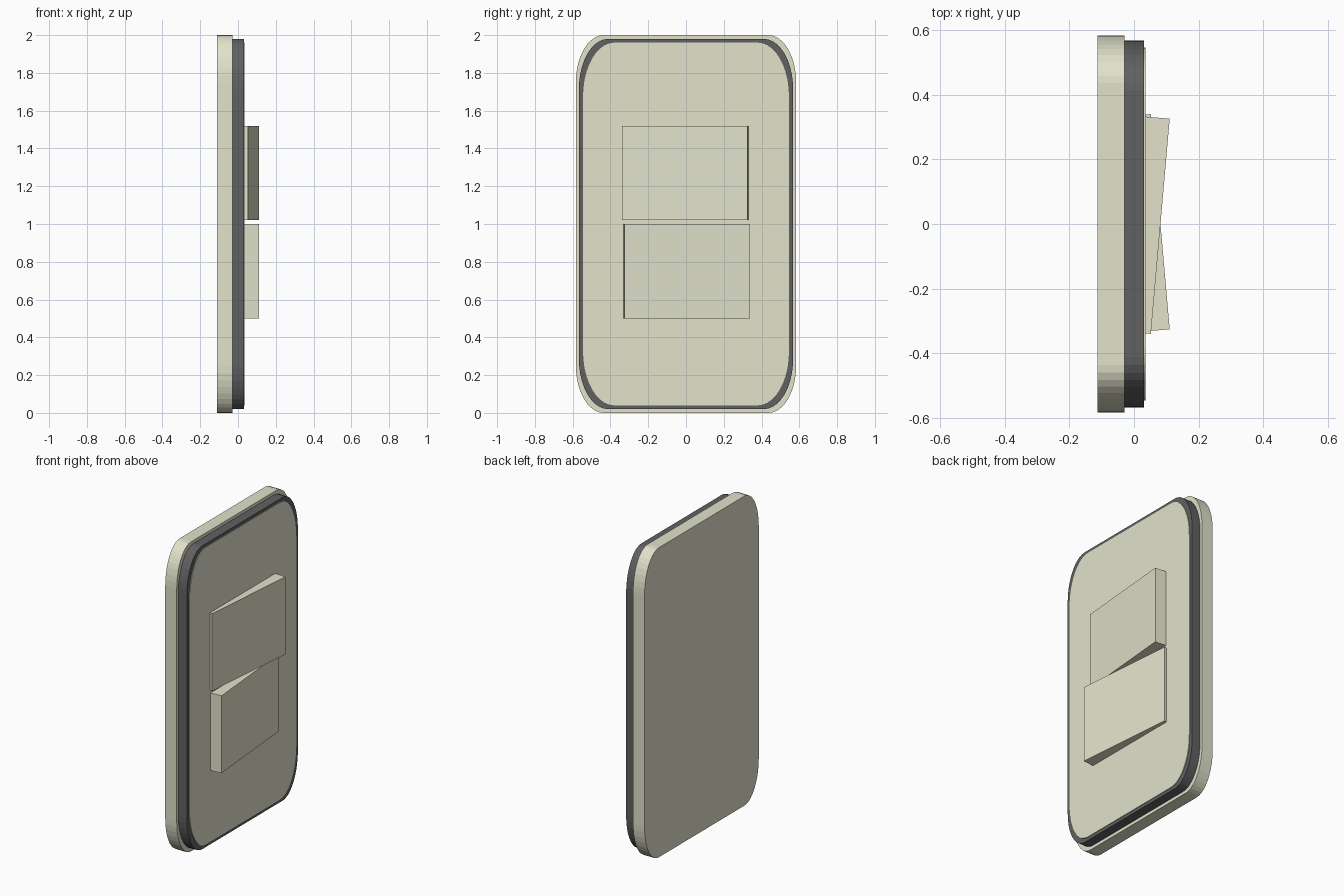
import bpy, bmesh, math
from mathutils import Matrix

if "Cube" in bpy.data.objects:
    bpy.data.objects.remove(bpy.data.objects["Cube"])


def material(name, color):
    m = bpy.data.materials.new(name)
    m.diffuse_color = (*color, 1)
    m.use_nodes = True
    m.node_tree.nodes["Principled BSDF"].inputs["Base Color"].default_value = m.diffuse_color
    return m


CREAM = material("cream_plastic", (0.76, 0.76, 0.60))
DARK = material("dark_gasket", (0.12, 0.12, 0.12))


def finish(name, bm, mat):
    bmesh.ops.recalc_face_normals(bm, faces=bm.faces)
    mesh = bpy.data.meshes.new(name)
    bm.to_mesh(mesh)
    bm.free()
    mesh.materials.append(mat)
    ob = bpy.data.objects.new(name, mesh)
    bpy.context.collection.objects.link(ob)
    return ob


def rounded_slab(name, x0, x1, hy, hz, ry, rz, mat, n=10):
    """Plate in the yz plane with elliptical corners, extruded along x."""
    bm = bmesh.new()
    ring = []
    for q, (sy, sz) in enumerate([(1, 1), (-1, 1), (-1, -1), (1, -1)]):
        for i in range(n + 1):
            a = math.pi / 2 * (q + i / n)
            ring.append(bm.verts.new((x0, sy * (hy - ry) + ry * math.cos(a),
                                      1 + sz * (hz - rz) + rz * math.sin(a))))
    face = bm.faces.new(ring)
    ext = bmesh.ops.extrude_face_region(bm, geom=[face], use_keep_orig=True)
    verts = [v for v in ext["geom"] if isinstance(v, bmesh.types.BMVert)]
    bmesh.ops.translate(bm, verts=verts, vec=(x1 - x0, 0, 0))
    return finish(name, bm, mat)


def rocker(name, z, tilt):
    """Box tilted about the plate centre so one end stands proud."""
    bm = bmesh.new()
    bmesh.ops.create_cube(bm, size=1)
    bmesh.ops.transform(bm, verts=bm.verts, matrix=(
        Matrix.Translation((0, 0, z))
        @ Matrix.Rotation(math.radians(tilt), 4, 'Z')
        @ Matrix.Translation((0.0315, 0, 0))
        @ Matrix.Diagonal((0.10, 0.667, 0.50, 1))))
    return finish(name, bm, CREAM)


# Wall plate, dark rim and inset face panel
rounded_slab("back_plate", -0.112, -0.03, 0.583, 1.0, 0.147, 0.25, CREAM)
rounded_slab("dark_rim", -0.03, 0.031, 0.567, 0.98, 0.155, 0.265, DARK)
rounded_slab("face_panel", 0.0, 0.035, 0.545, 0.96, 0.165, 0.285, CREAM)

# Two rocker switches, tipped opposite ways
rocker("upper_rocker", 1.27, -5)
rocker("lower_rocker", 0.75, 5)
